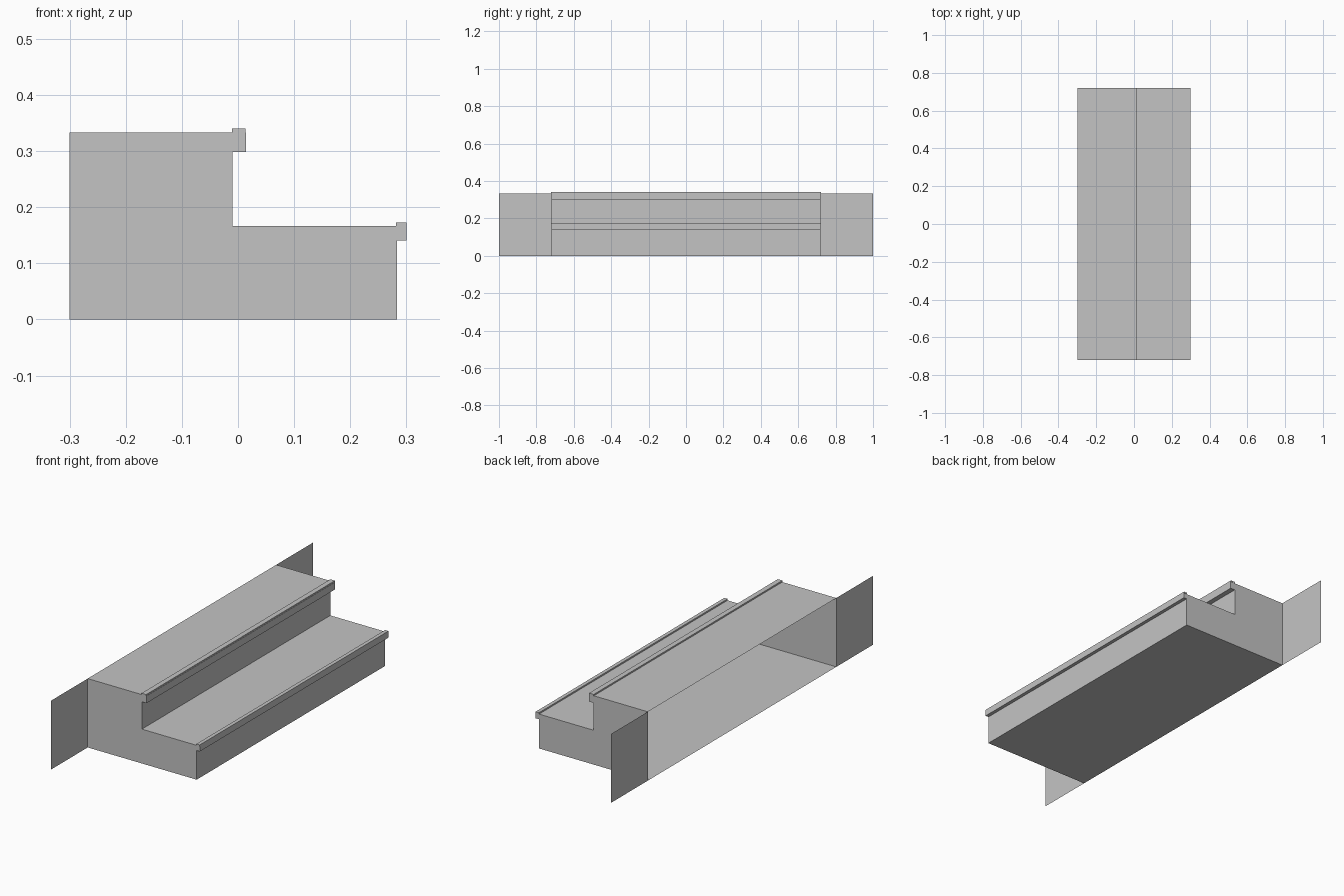
import bpy
import bmesh

cube = bpy.data.objects.get("Cube")
if cube:
    bpy.data.objects.remove(cube, do_unlink=True)

HALF = 0.72      # half length of the steps
BACK = -0.3      # plane of the open back
TOP = 0.333      # upper tread height
TREAD = 0.166    # lower tread height

grey = bpy.data.materials.new("plain_grey")
grey.use_nodes = True
colour = (0.55, 0.55, 0.55, 1)
grey.diffuse_color = colour
grey.node_tree.nodes["Principled BSDF"].inputs["Base Color"].default_value = colour


def finish(name, bm):
    mesh = bpy.data.meshes.new(name)
    bm.to_mesh(mesh)
    bm.free()
    mesh.materials.append(grey)
    obj = bpy.data.objects.new(name, mesh)
    bpy.context.collection.objects.link(obj)
    return obj


def extrude_profile(name, points, half, open_edge=False):
    """Sweep an x-z outline along y; optionally leave its last side open."""
    bm = bmesh.new()
    near = [bm.verts.new((x, -half, z)) for x, z in points]
    far = [bm.verts.new((x, half, z)) for x, z in points]
    bm.faces.new(near)
    bm.faces.new(far[::-1])
    count = len(points)
    for i in range(count - 1 if open_edge else count):
        j = (i + 1) % count
        bm.faces.new((near[j], near[i], far[i], far[j]))
    return finish(name, bm)


# Step body with overhanging lips and an open back
extrude_profile("step_body", [
    (BACK, 0), (0.283, 0), (0.283, 0.141), (0.3, 0.141), (0.3, TREAD),
    (-0.01, TREAD), (-0.01, 0.298), (0.0147, 0.298), (0.0147, TOP), (BACK, TOP),
], HALF, open_edge=True)

# Raised nosing strips along the tread edges
for name, x0, x1, z in (("upper_nosing", -0.011, 0.0135, TOP),
                        ("lower_nosing", 0.282, 0.3, TREAD)):
    extrude_profile(name, [(x0, z), (x1, z), (x1, z + 0.007), (x0, z + 0.007)],
                    HALF + 0.001)

# Thin wall panels beside the steps, facing the treads
for name, y0, y1 in (("right_wall_panel", -1, -HALF), ("left_wall_panel", HALF, 1)):
    bm = bmesh.new()
    corners = ((y0, 0), (y1, 0), (y1, TOP), (y0, TOP))
    bm.faces.new([bm.verts.new((BACK, y, z)) for y, z in corners])
    finish(name, bm)
